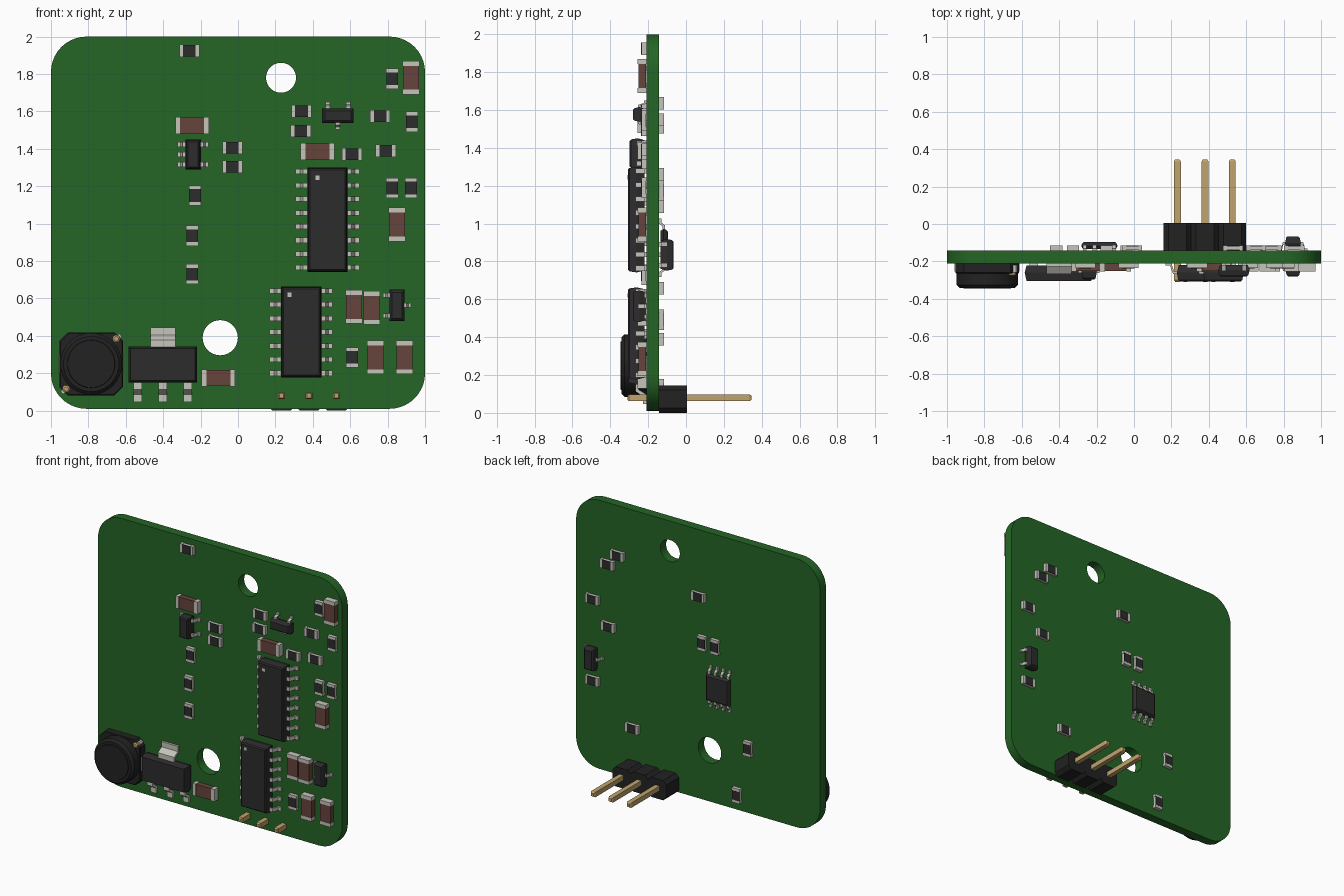
import bpy, bmesh, math

if "Cube" in bpy.data.objects:
    bpy.data.objects.remove(bpy.data.objects["Cube"], do_unlink=True)

FRONT, BACK = -0.21, -0.142          # board faces along y


def material(name, rgb, rough=0.6):
    m = bpy.data.materials.new(name)
    m.use_nodes = True
    m.diffuse_color = (*rgb, 1)
    b = m.node_tree.nodes["Principled BSDF"]
    b.inputs["Base Color"].default_value = (*rgb, 1)
    b.inputs["Roughness"].default_value = rough
    return m


GREEN = material("board_green", (0.018, 0.130, 0.019))
DARK = material("chip_dark", (0.027, 0.025, 0.027))
BLACK = material("plastic_black", (0.016, 0.016, 0.016))
SILVER = material("solder_silver", (0.56, 0.55, 0.50))
BROWN = material("capacitor_brown", (0.130, 0.058, 0.044))
GOLD = material("pin_gold", (0.53, 0.37, 0.15))


class Part:
    """Collects solids placed on one side of the board: x, z on the face, h outwards."""

    def __init__(self, name, back=False):
        self.name, self.back = name, back
        self.bm, self.mats = bmesh.new(), []

    def rings(self, rings, mat):
        """Skin a closed solid through rings of (x, z, h) points."""
        if mat not in self.mats:
            self.mats.append(mat)
        idx = self.mats.index(mat)
        rows = [[self.bm.verts.new((x, BACK + h if self.back else FRONT - h, z))
                 for x, z, h in r] for r in rings]
        n = len(rows[0])
        faces = [self.bm.faces.new(rows[0]), self.bm.faces.new(rows[-1])]
        for a, b in zip(rows, rows[1:]):
            for i in range(n):
                j = (i + 1) % n
                faces.append(self.bm.faces.new((a[i], a[j], b[j], b[i])))
        for f in faces:
            f.material_index = idx

    def block(self, x, z, w, d, levels, mat):
        """Rectangle lofted through (height, inset) levels."""
        self.rings([[(x + sx * (w / 2 - i), z + sz * (d / 2 - i), h)
                     for sx, sz in ((-1, -1), (1, -1), (1, 1), (-1, 1))]
                    for h, i in levels], mat)

    def disc(self, x, z, levels, mat, n=40):
        """Round solid through (height, radius) levels."""
        self.rings([[(x + r * math.cos(2 * math.pi * k / n),
                      z + r * math.sin(2 * math.pi * k / n), h)
                     for k in range(n)] for h, r in levels], mat)

    def octagon(self, x, z, w, d, c, levels, mat):
        """Rectangle with cut corners, lofted through (height, inset) levels."""
        out = []
        for h, i in levels:
            a, b = w / 2 - i, d / 2 - i
            out.append([(x + u, z + v, h) for u, v in (
                (-a + c, -b), (a - c, -b), (a, -b + c), (a, b - c),
                (a - c, b), (-a + c, b), (-a, b - c), (-a, -b + c))])
        self.rings(out, mat)

    def lead(self, x, z, dx, dz, length, width, rise, t=0.012):
        """Gull-wing lead starting at the body edge and running along (dx, dz)."""
        L = length
        prof = [(-0.02, rise), (0.35 * L, rise), (0.62 * L, t), (L, t),
                (L, 0), (0.5 * L, 0), (0.25 * L, rise - t), (-0.02, rise - t)]
        self.rings([[(x + dx * o - dz * s, z + dz * o + dx * s, h) for o, h in prof]
                    for s in (-width / 2, width / 2)], SILVER)

    def finish(self, smooth=False):
        bmesh.ops.recalc_face_normals(self.bm, faces=self.bm.faces)
        me = bpy.data.meshes.new(self.name)
        self.bm.to_mesh(me)
        self.bm.free()
        for m in self.mats:
            me.materials.append(m)
        ob = bpy.data.objects.new(self.name, me)
        bpy.context.collection.objects.link(ob)
        if smooth:
            smooth_object(ob)


def smooth_object(ob):
    bpy.ops.object.select_all(action='DESELECT')
    ob.select_set(True)
    bpy.context.view_layer.objects.active = ob
    bpy.ops.object.shade_smooth_by_angle(angle=math.radians(30))


# Circuit board: rounded outline with two round holes, extruded
def arc(cx, cy, r, a0, a1, n):
    return [(cx + r * math.cos(math.radians(a0 + (a1 - a0) * k / n)),
             cy + r * math.sin(math.radians(a0 + (a1 - a0) * k / n))) for k in range(n + 1)]


R, LOW, HIGH = 0.19, 0.01, 2.0
outline = (arc(1 - R, HIGH - R, R, 0, 90, 10) + arc(-1 + R, HIGH - R, R, 90, 180, 10)
           + arc(-1 + R, LOW + R, R, 180, 270, 10) + arc(1 - R, LOW + R, R, 270, 360, 10))
holes = [arc(0.23, 1.78, 0.08, 0, 360, 40)[:-1], arc(-0.095, 0.39, 0.094, 0, 360, 40)[:-1]]
cu = bpy.data.curves.new("circuit_board", 'CURVE')
cu.dimensions, cu.fill_mode = '2D', 'BOTH'
cu.extrude = (BACK - FRONT) / 2
for pts in [outline] + holes:
    sp = cu.splines.new('POLY')
    sp.points.add(len(pts) - 1)
    for p, (x, y) in zip(sp.points, pts):
        p.co = (x, y, 0, 1)
    sp.use_cyclic_u = True
cu.materials.append(GREEN)
board = bpy.data.objects.new("circuit_board", cu)
bpy.context.collection.objects.link(board)
board.location.y = (FRONT + BACK) / 2
board.rotation_euler.x = math.pi / 2
bpy.ops.object.select_all(action='DESELECT')
board.select_set(True)
bpy.context.view_layer.objects.active = board
bpy.ops.object.convert(target='MESH')
smooth_object(bpy.context.view_layer.objects.active)


# Two-terminal chips: resistors and capacitors
def chip(name, x, z, upright, length, width, height, cap, mat, back=False):
    p = Part(name, back)

    def piece(off, l, w, h0, h1, m):
        if upright:
            p.block(x, z + off, w, l, [(h0, 0), (h1, 0)], m)
        else:
            p.block(x + off, z, l, w, [(h0, 0), (h1, 0)], m)

    body = SILVER if mat is DARK else mat
    piece(0, length - 2 * cap, width - 0.004, 0.002, height - 0.003, body)
    if mat is DARK:                                   # dark resistive top
        piece(0, length - 2 * cap, width - 0.004, height - 0.003, height + 0.001, DARK)
    for s in (-1, 1):
        piece(s * (length - cap) / 2, cap, width, 0, height, SILVER)
    p.finish()


flat_front = [(-0.26, 1.925), (0.34, 1.60), (0.335, 1.495), (0.76, 1.575), (0.61, 1.37),
              (0.79, 1.39), (-0.03, 1.405), (-0.03, 1.305)]
tall_front = [(0.825, 1.775), (0.93, 1.545), (0.825, 1.19), (0.925, 1.19), (-0.23, 1.15),
              (-0.245, 0.935), (-0.245, 0.73), (0.61, 0.285)]
flat_back = [(0.653, 1.637), (0.735, 1.55), (0.857, 1.26), (0.727, 1.09), (0.857, 0.658),
             (-0.01, 1.51), (0.53, 0.39)]
tall_back = [(-0.04, 1.175), (-0.147, 1.175), (-0.416, 0.493), (-0.326, 0.124)]
for spots, upright, back in ((flat_front, False, False), (tall_front, True, False),
                             (flat_back, False, True), (tall_back, True, True)):
    for x, z in spots:
        chip("back_resistor" if back else "resistor", x, z, upright,
             0.108, 0.066, 0.026, 0.02, DARK, back)

for x, z in [(-0.245, 1.525), (0.425, 1.385), (-0.105, 0.175)]:
    chip("capacitor", x, z, False, 0.18, 0.09, 0.045, 0.026, BROWN)
for x, z in [(0.925, 1.78), (0.85, 0.995), (0.62, 0.555), (0.715, 0.55),
             (0.735, 0.285), (0.89, 0.285)]:
    chip("capacitor", x, z, True, 0.18, 0.09, 0.045, 0.026, BROWN)


# Leaded packages: leads = (side dx, dz, offsets along the edge)
def package(name, x, z, w, d, height, leads, length, width, back=False, dot=None):
    p = Part(name, back)
    mid = height * 0.52
    p.block(x, z, w, d, [(0.008, 0.01), (mid, 0), (height - 0.008, 0.006), (height, 0.014)], DARK)
    for dx, dz, offsets in leads:
        for o in offsets:
            p.lead(x + dx * w / 2 + abs(dz) * o, z + dz * d / 2 + abs(dx) * o,
                   dx, dz, length, width, mid + 0.006)
    if dot:
        p.block(dot[0], dot[1], 0.022, 0.022, [(height - 0.002, 0), (height + 0.002, 0)], SILVER)
    p.finish()


def row(n, pitch):
    return [(i - (n - 1) / 2) * pitch for i in range(n)]


package("large_chip_upper", 0.478, 1.021, 0.215, 0.558, 0.097,
        [(-1, 0, row(8, 0.0733)), (1, 0, row(8, 0.0733))], 0.063, 0.027, dot=(0.425, 1.245))
package("large_chip_lower", 0.338, 0.42, 0.217, 0.487, 0.097,
        [(-1, 0, row(7, 0.0733)), (1, 0, row(7, 0.0733))], 0.06, 0.027, dot=(0.275, 0.62))
package("five_lead_chip", -0.24, 1.37, 0.082, 0.162, 0.088,
        [(-1, 0, row(3, 0.053)), (1, 0, row(2, 0.106))], 0.042, 0.026)
package("transistor_upper", 0.534, 1.577, 0.168, 0.078, 0.07,
        [(0, 1, row(2, 0.11)), (0, -1, [0])], 0.034, 0.024)
package("transistor_lower", 0.85, 0.563, 0.08, 0.168, 0.07,
        [(-1, 0, row(2, 0.11)), (1, 0, [0])], 0.034, 0.024)
package("back_transistor", 0.85, 0.835, 0.085, 0.168, 0.076,
        [(1, 0, row(2, 0.11)), (-1, 0, [0])], 0.034, 0.024, back=True)
package("back_chip", -0.185, 0.872, 0.195, 0.2, 0.047,
        [(0, 1, row(4, 0.052)), (0, -1, row(4, 0.052))], 0.055, 0.02, back=True)

# Voltage regulator with wide tab
reg = Part("regulator")
reg.block(-0.402, 0.246, 0.365, 0.192, [(0.012, 0.01), (0.05, 0), (0.095, 0.01)], DARK)
reg.lead(-0.402, 0.342, 0, 1, 0.102, 0.134, 0.058, 0.016)
for x in (-0.535, -0.402, -0.269):
    reg.lead(x, 0.15, 0, -1, 0.103, 0.045, 0.058, 0.016)
reg.finish()

# Coil: cut-corner base, round can, side terminals and wire ends
IX, IZ = -0.785, 0.25
coil = Part("coil")
coil.octagon(IX, IZ, 0.34, 0.336, 0.045, [(0, 0), (0.05, 0), (0.055, 0.005)], BLACK)
coil.disc(IX, IZ, [(0.05, 0.165), (0.115, 0.165), (0.132, 0.148), (0.132, 0.128),
                   (0.136, 0.126)], BLACK, 48)
for s in (-1, 1):
    coil.block(IX + s * 0.168, IZ, 0.012, 0.1, [(0, 0), (0.045, 0)], SILVER)
    coil.disc(IX + s * 0.134, IZ + s * 0.134, [(0.015, 0.02), (0.062, 0.02), (0.068, 0.012)], GOLD, 12)
    coil.disc(IX + s * 0.148, IZ + s * 0.146, [(0.01, 0.014), (0.05, 0.014)], SILVER, 12)
coil.finish(smooth=True)

# Pin header on the back: three cut-corner blocks with through pins
for x in (0.232, 0.38, 0.526):
    housing = Part("header_block", back=True)
    housing.octagon(x, 0.073, 0.148, 0.146, 0.026, [(0, 0), (0.147, 0)], BLACK)
    housing.finish()
    pin = Part("header_pin", back=True)
    pin.block(x, 0.08, 0.036, 0.036, [(-0.168, 0.007), (-0.158, 0), (0.477, 0), (0.488, 0.007)], GOLD)
    pin.finish()
